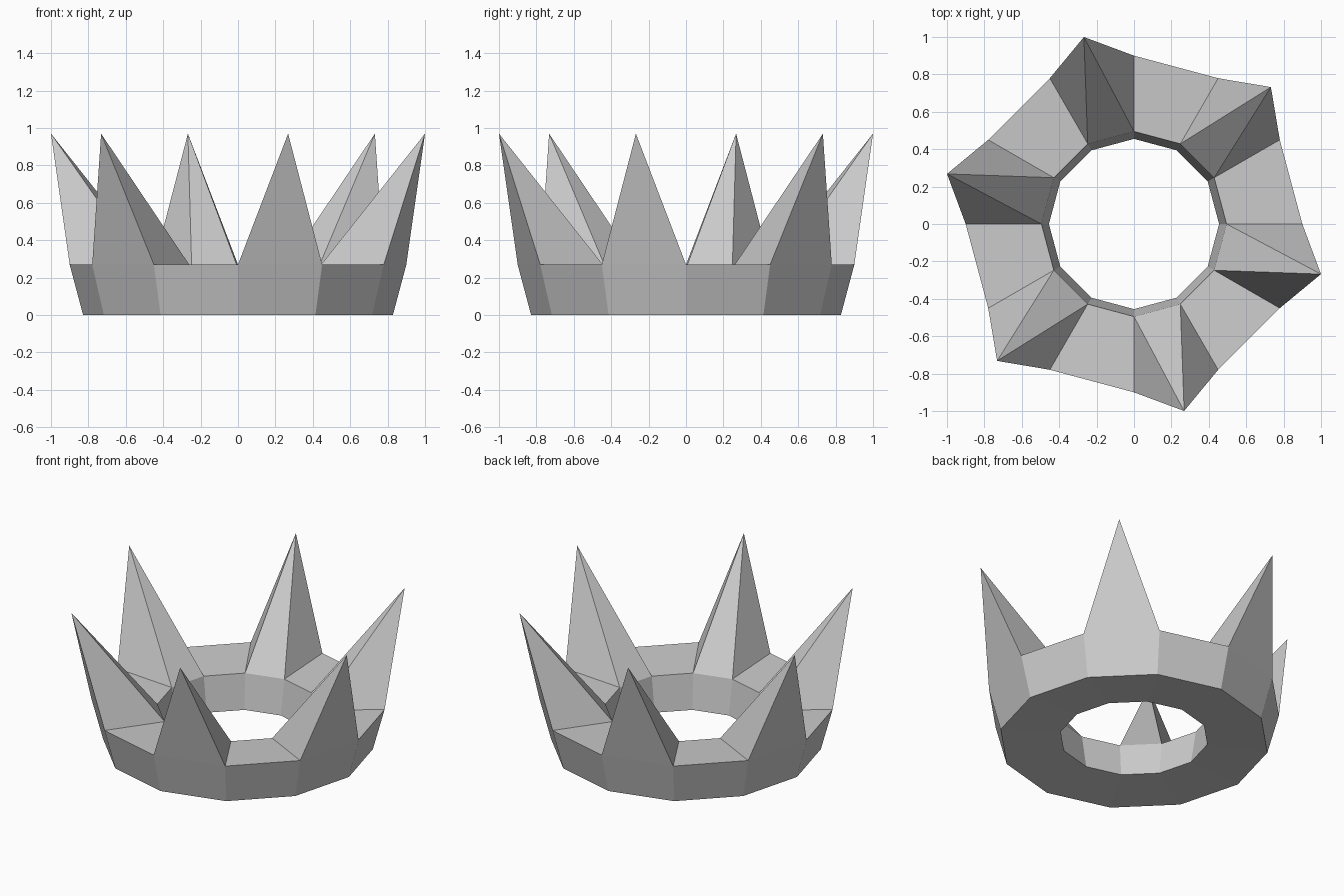
import bpy, bmesh, math
from mathutils import Vector

if "Cube" in bpy.data.objects:
    bpy.data.objects.remove(bpy.data.objects["Cube"])

SIDES = 12
# Closed band cross-section: (radius, height)
PROFILE = [(0.828, 0.0), (0.9, 0.27), (0.495, 0.25), (0.455, 0.02)]


def polar(radius, angle, z):
    return Vector((radius * math.cos(angle), radius * math.sin(angle), z))


bm = bmesh.new()
step = 2 * math.pi / SIDES

# Twelve-sided band: sweep the profile round the z axis
rings = [[bm.verts.new(polar(r, k * step, z)) for r, z in PROFILE]
         for k in range(SIDES)]
rim = []
for k in range(SIDES):
    a, b = rings[k], rings[(k + 1) % SIDES]
    for i in range(4):
        j = (i + 1) % 4
        face = bm.faces.new((a[i], b[i], b[j], a[j]))
        if i == 1:
            rim.append(face)

# Spikes: every second rim face is poked and its centre pulled up and out
for k in range(1, SIDES, 2):
    poked = bmesh.ops.poke(bm, faces=[rim[k]])
    poked["verts"][0].co = polar(1.035, (k + 0.5) * step, 0.97)

bmesh.ops.recalc_face_normals(bm, faces=bm.faces)
mesh = bpy.data.meshes.new("crown")
bm.to_mesh(mesh)
bm.free()
crown = bpy.data.objects.new("crown", mesh)
bpy.context.collection.objects.link(crown)
